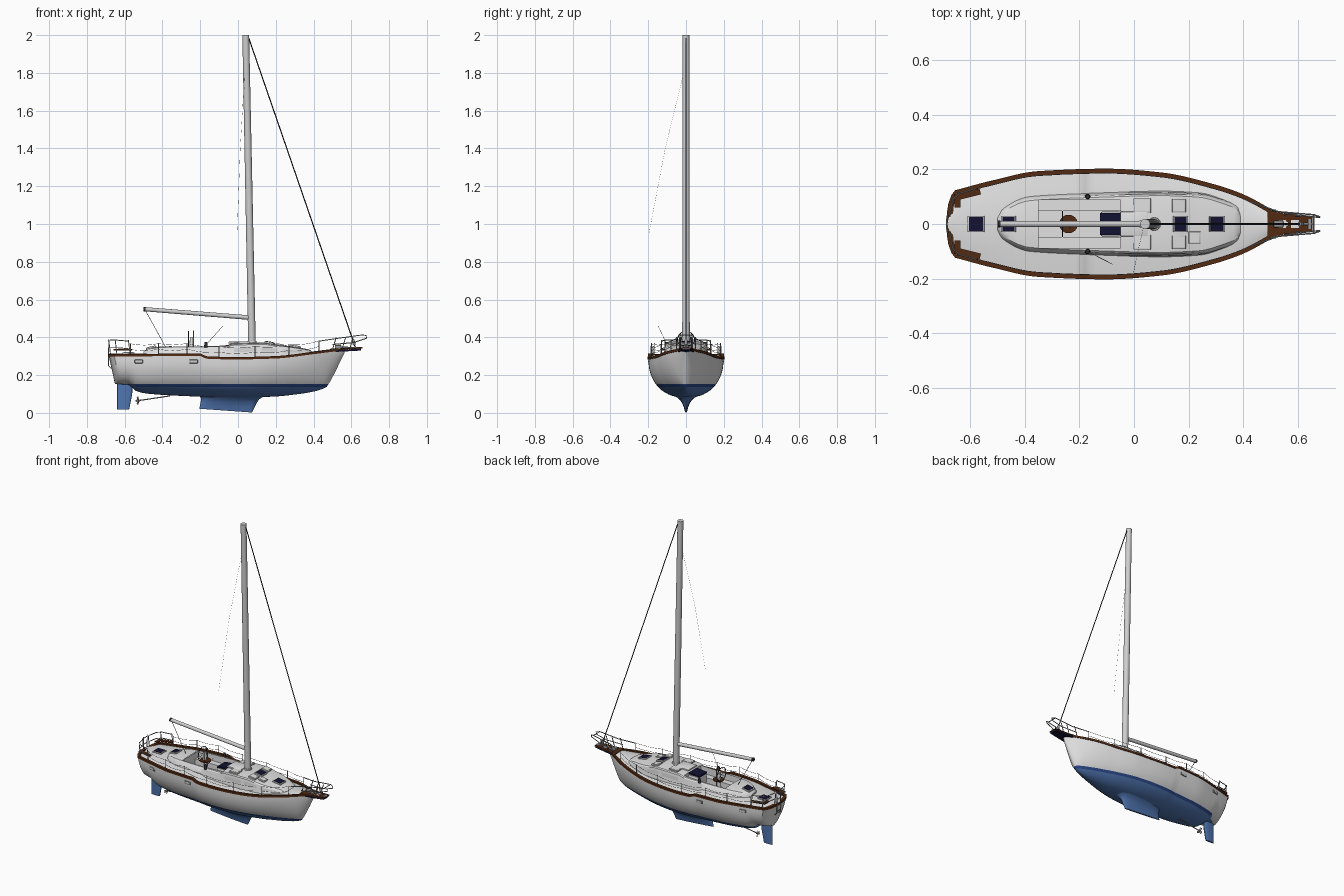
import bpy, bmesh, math
from mathutils import Vector

if "Cube" in bpy.data.objects:
    bpy.data.objects.remove(bpy.data.objects["Cube"])

def mat(name, c):
    m = bpy.data.materials.new(name)
    m.diffuse_color = (*c, 1)
    m.use_nodes = True
    m.node_tree.nodes["Principled BSDF"].inputs["Base Color"].default_value = m.diffuse_color
    return m
WHITE = mat("hull_white", (.76, .76, .76))
BLUE = mat("antifoul_blue", (.08, .18, .44))
STRIPE = mat("boot_stripe_blue", (.025, .07, .26))
BROWN = mat("teak_brown", (.085, .023, .006))
NAVY = mat("glass_navy", (.006, .006, .032))
GREY = mat("spar_grey", (.62, .62, .62))
STEEL = mat("steel_grey", (.33, .33, .34))
DARK = mat("wire_dark", (.03, .03, .03))

# ---------- helpers ----------
def curve(tab):
    """Monotone cubic interpolation through (x, value) pairs."""
    d = [(b[1]-a[1])/(b[0]-a[0]) for a, b in zip(tab, tab[1:])]
    m = [d[0]] + [2*a*b/(a+b) if a*b > 0 else 0 for a, b in zip(d, d[1:])] + [d[-1]]
    def f(x):
        x = min(max(x, tab[0][0]), tab[-1][0])
        i = next(k for k in range(len(d)) if x <= tab[k+1][0])
        h = tab[i+1][0]-tab[i][0]
        t = (x-tab[i][0])/h
        return ((2*t**3-3*t*t+1)*tab[i][1] + (t**3-2*t*t+t)*h*m[i]
                + (3*t*t-2*t**3)*tab[i+1][1] + (t**3-t*t)*h*m[i+1])
    return f

def select(ob):
    bpy.ops.object.select_all(action='DESELECT')
    ob.select_set(True)
    bpy.context.view_layer.objects.active = ob

def finish(name, bm, *mats, angle=35):
    bmesh.ops.remove_doubles(bm, verts=bm.verts, dist=1e-5)
    bmesh.ops.recalc_face_normals(bm, faces=bm.faces)
    me = bpy.data.meshes.new(name)
    bm.to_mesh(me)
    bm.free()
    ob = bpy.data.objects.new(name, me)
    bpy.context.collection.objects.link(ob)
    for m in mats:
        me.materials.append(m)
    select(ob)
    bpy.ops.object.shade_smooth_by_angle(angle=math.radians(angle))
    return ob

def loft(rows, closed=False, caps=False):
    bm = bmesh.new()
    vs = [[bm.verts.new(p) for p in r] for r in rows]
    n = len(rows[0])
    for a, b in zip(vs, vs[1:]):
        for j in range(n if closed else n-1):
            bm.faces.new((a[j], a[(j+1) % n], b[(j+1) % n], b[j]))
    if caps:
        bm.faces.new(vs[0])
        bm.faces.new(vs[-1])
    return bm

def box(name, c, s, m, tilt=0, bevel=0, turn=0):
    bm = bmesh.new()
    bmesh.ops.create_cube(bm, size=1)
    bmesh.ops.scale(bm, vec=s, verts=bm.verts)
    if bevel:
        bmesh.ops.bevel(bm, geom=bm.edges[:], offset=bevel, segments=2, affect='EDGES', profile=.5)
    ob = finish(name, bm, m)
    ob.location, ob.rotation_euler = c, (0, tilt, turn)
    return ob

def rod(name, p0, p1, r0, r1, m, n=16):
    p0, p1 = Vector(p0), Vector(p1)
    q = (p1-p0).to_track_quat('Z', 'Y')
    ring = lambda p, r: [p + q @ Vector((r*math.cos(2*math.pi*i/n), r*math.sin(2*math.pi*i/n), 0)) for i in range(n)]
    return finish(name, loft([ring(p0, r0), ring(p1, r1)], True, True), m, angle=50)

def pipes(name, paths, r, m):
    cu = bpy.data.curves.new(name, 'CURVE')
    cu.dimensions, cu.bevel_depth, cu.bevel_resolution, cu.use_fill_caps = '3D', r, 1, True
    for p in paths:
        sp = cu.splines.new('POLY')
        sp.points.add(len(p)-1)
        for k, q in enumerate(p):
            sp.points[k].co = (*q, 1)
    cu.materials.append(m)
    ob = bpy.data.objects.new(name, cu)
    bpy.context.collection.objects.link(ob)
    select(ob)
    bpy.ops.object.convert(target='MESH')
    bpy.ops.object.shade_smooth_by_angle()

def foil(name, levels, m):
    """Levels of (z front, z back, x back, x front, half thickness)."""
    rows = []
    for zf, zb, x0, x1, hw in levels:
        ring = []
        for i in range(24):
            a = 2*math.pi*i/24
            t = .5+.5*math.cos(a)
            y = hw*math.copysign(abs(math.sin(a))**.8, math.sin(a))*(.6+.4*t)
            ring.append((x0+(x1-x0)*t, y, zb+(zf-zb)*t))
        rows.append(ring)
    finish(name, loft(rows, True, True), m)

def cut_hole(bm, x0, x1, y0, y1):
    for co, no in (((x0, 0, 0), (1, 0, 0)), ((x1, 0, 0), (1, 0, 0)), ((0, y0, 0), (0, 1, 0)), ((0, y1, 0), (0, 1, 0))):
        bmesh.ops.bisect_plane(bm, geom=bm.verts[:]+bm.edges[:]+bm.faces[:], plane_co=co, plane_no=no)
    inside = [f for f in bm.faces if x0 < f.calc_center_median().x < x1 and y0 < f.calc_center_median().y < y1]
    bmesh.ops.delete(bm, geom=inside, context='FACES')

# ---------- hull lines ----------
W = curve([(-.655, .12), (-.53, .153), (-.35, .19), (-.1, .199), (.1, .185), (.3, .14), (.4, .105), (.5, .052), (.565, .012)])
S = curve([(-.7, .301), (-.2, .304), (-.165, .289), (0, .286), (.2, .291), (.4, .314), (.565, .335)])
B = curve([(-.655, .152), (-.575, .148), (-.545, .118), (-.48, .102), (-.3, .09), (0, .08), (.2, .087), (.3, .097), (.4, .113), (.47, .138), (.49, .17), (.565, .32)])
N = curve([(-.655, 2.5), (-.4, 2.2), (0, 2.25), (.3, 1.9), (.565, 1.5)])
stations = [(-.655-dx, k) for dx, k in ((.029, 0), (.027, .3), (.022, .6), (.012, .85))]
stations += [(-.655+1.22*i/64, 1) for i in range(65)]

rows = []
for x, k in stations:
    w, s, b, e = W(x)*k, S(x), B(x), 2/N(x)
    rake = .22*min(1, max(0, (-.6-x)/.055))
    row = []
    for i in range(-14, 15):
        a = i/14*math.pi/2
        y = w*math.copysign(abs(math.sin(a))**e, a)
        z = s-(s-b)*max(0, math.cos(a))**e
        row.append((x+rake*(s-z), y, z))
    rows.append(row)
bm = loft(rows)
for h in (.138, .152):
    bmesh.ops.bisect_plane(bm, geom=bm.verts[:]+bm.edges[:]+bm.faces[:], plane_co=(0, 0, h), plane_no=(0, 0, 1))
for f in bm.faces:
    c = f.calc_center_median()
    f.material_index = 0 if c.z > .152 else 2 if c.z > .138 and c.x > -.55 else 1
finish("hull", bm, WHITE, BLUE, STRIPE)

# deck with cockpit opening
deck_z = lambda x, v=0: S(x)-.002+.014*(1-v*v)
bm = loft([[(x, W(x)*k*v/4, deck_z(x, v/4)) for v in range(-4, 5)] for x, k in stations])
cut_hole(bm, -.35, -.05, -.088, .088)
finish("deck", bm, WHITE)

# teak cap rail all the way round
edge = [(x, W(x)*k) for x, k in stations]
rim = [(x, -y) for x, y in reversed(edge)] + edge[1:]
rail = []
for x, y in rim:
    s, sy = S(x), max(-1, min(1, y/.03))
    bx = max(0, (-.645-x)/.03)*.014
    yo, yi = y+.004*sy, y-.014*sy*min(1, abs(y)/.03)
    o, n = x-bx*.25, x+bx
    rail.append([(o, yo, s-.003), (o, yo, s+.01), (n, yi, s+.01), (n, yi, s-.003)])
finish("cap_rail", loft(rail, True, True), BROWN)

# keel, rudder, propeller
foil("keel", [(.1, .1, -.23, .19, .095), (.086, .086, -.2, .135, .065), (.072, .072, -.195, .112, .043), (.055, .055, -.198, .1, .027),
              (.03, .036, -.202, .088, .015), (.002, .022, -.205, .074, .007)], BLUE)
foil("rudder", [(.18, .18, -.64, -.558, .012), (.1, .1, -.64, -.56, .011), (.018, .018, -.64, -.576, .007)], BLUE)
rod("propeller_shaft", (-.535, 0, .064), (-.36, 0, .09), .003, .003, STEEL, 8)
rod("propeller_hub", (-.542, 0, .063), (-.52, 0, .066), .004, .007, STEEL, 10)
for i in range(3):
    a = i*2*math.pi/3+.5
    box("propeller_blade", (-.53, .012*math.sin(a), .065+.012*math.cos(a)), (.004, .012, .02), STEEL).rotation_euler = (-a, 0, .5)

# ---------- coachroof and cockpit ----------
C = curve([(-.5, .035), (-.48, .062), (-.38, .104), (-.1, .117), (.1, .122), (.24, .116), (.32, .095), (.385, .066), (.395, .05)])
H = curve([(-.5, .322), (-.48, .336), (-.4, .349), (-.06, .354), (-.03, .366), (.14, .37), (.2, .36), (.38, .331), (.395, .318)])
rows = []
for i in range(61):
    x = -.5+.895*i/60
    c, h, s = C(x), H(x), S(x)-.003
    half = [(c, s), (c-.012, h-.008), (c-.018, h-.002), (c*.5, h+.002)]
    rows.append([(x, -y, z) for y, z in half] + [(x, 0, h+.003)] + [(x, y, z) for y, z in half[::-1]])
bm = loft(rows, caps=True)
cut_hole(bm, -.35, -.05, -.088, .088)
finish("coachroof", bm, WHITE, angle=30)
tub = [(-.088, .362), (-.088, .308), (-.048, .308), (-.048, .255), (.048, .255), (.048, .308), (.088, .308), (.088, .362)]
bm = loft([[(x, y, min(z, H(x))) for y, z in tub] for x in (-.35, -.2, -.05)])
for x in (-.35, -.05):
    bm.faces.new([bm.verts.new((x, y, min(z, H(x)))) for y, z in tub])
finish("cockpit_tub", bm, WHITE)
box("bridge_step", (-.085, 0, .3), (.072, .09, .09), WHITE, bevel=.004)
box("companionway_hatch", (-.086, 0, .35), (.078, .082, .012), NAVY, tilt=-.1)
box("sliding_hatch", (0, 0, .372), (.1, .09, .01), WHITE, bevel=.003)
for x0, x1 in ((-.02, .1), (.125, .21), (.235, .36)):   # slim framed side windows
    for g in (-1, 1):
        st = []
        for i in range(9):
            x = x0+(x1-x0)*i/8
            lo, hi = Vector((C(x), S(x))), Vector((C(x)-.012, H(x)-.008))
            st.append([(x, g*(p.x+.0015), p.y) for p in (lo.lerp(hi, .5), lo.lerp(hi, .8))])
        finish("cabin_window", loft(st), GREY)

# hatches
def hatch(x, y, sx, sy, glass, top):
    z, tilt = top(x), -math.atan((top(x+.02)-top(x-.02))/.04)
    box("hatch_frame", (x, y, z+.002), (sx+.01, sy+.01, .009), GREY, tilt, .002)
    box("hatch_pane", (x, y, z+.0055), (sx, sy, .005), glass, tilt)
roof, side_roof = lambda x: H(x)+.003, lambda x: H(x)+.001
for x, sx, top in ((-.58, .052, deck_z), (-.46, .045, roof), (.17, .045, roof), (.305, .048, roof)):
    hatch(x, 0, sx, .05, NAVY, top)
for g in (-1, 1):
    hatch(.03, g*.067, .054, .044, WHITE, side_roof)
    hatch(.165, g*.067, .04, .04, WHITE, side_roof)
hatch(.222, -.05, .034, .034, WHITE, side_roof)

# hull portholes
for x, turn in ((-.525, .23), (-.235, .03)):
    for g in (-1, 1):
        box("porthole_frame", (x, g*W(x)*.992, .272), (.044, .008, .02), STEEL, bevel=.003, turn=g*turn)
        box("porthole_glass", (x, g*(W(x)*.992+.001), .272), (.034, .009, .012), GREY, turn=g*turn)

# steering wheel, pedestal and helm table
rod("pedestal", (-.245, 0, .255), (-.245, 0, .4), .014, .01, WHITE)
bpy.ops.mesh.primitive_torus_add(location=(-.262, 0, .385), rotation=(0, math.pi/2, 0), major_radius=.046, minor_radius=.0025, major_segments=32, minor_segments=6)
wheel = bpy.context.object
wheel.name = "steering_wheel"
wheel.data.materials.append(DARK)
pipes("wheel_spokes", [[(-.262, 0, .385), (-.262, .046*math.sin(i*math.pi/3), .385+.046*math.cos(i*math.pi/3))] for i in range(6)], .0015, STEEL)
pipes("binnacle_guard", [[(-.235, -.015, .3), (-.235, -.015, .42), (-.235, 0, .435), (-.235, .015, .42), (-.235, .015, .3)]], .0025, STEEL)
rod("helm_table", (-.24, 0, .345), (-.24, 0, .351), .034, .034, BROWN, 24).scale.x = 1

# winches with line
for g in (-1, 1):
    rod("winch", (-.17, g*.101, .345), (-.17, g*.101, .375), .01, .007, DARK)
pipes("winch_line", [[(-.17, -.101, .36), (-.08, -.147, .46)]], .001, DARK)

# ---------- spars and rigging ----------
rod("mast", (.074, 0, .36), (.041, 0, 2), .02, .018, GREY, 24)
rod("mast_collar", (.074, 0, .36), (.074, 0, .38), .026, .023, GREY, 24)
rod("boom", (.065, 0, .504), (-.495, 0, .549), .012, .011, GREY)
rod("boom_end", (-.49, 0, .549), (-.5, 0, .55), .012, .012, DARK)
rod("forestay", (.055, 0, 1.99), (.622, 0, .345), .003, .003, DARK, 8)
rod("furler_drum", (.607, 0, .388), (.617, 0, .36), .008, .008, STEEL, 12)
pipes("mainsheet", [[(-.49, 0, .542), (-.385, 0, .352)]], .0014, DARK)
pipes("shroud", [[(.035, -.012, 1.8), (.012, -.11, 1.4), (-.005, -.196, .95)]], .0004, STEEL)

# ---------- guard rails ----------
side_y = lambda x: W(x)-.012
posts, wires = [], []
xs = [-.57, -.42, -.27, -.1, .09, .27, .43]
for g in (-1, 1):
    posts += [[(x, g*side_y(x), S(x)), (x, g*side_y(x), S(x)+.066)] for x in xs]
    for h in (.034, .064):
        pts = []
        for a, b in zip(xs, xs[1:]):
            pts += [(a+(b-a)*t/4, g*side_y(a+(b-a)*t/4), S(a)+(S(b)-S(a))*t/4+h-.008*math.sin(math.pi*t/4)) for t in range(4)]
        wires.append(pts + [(xs[-1], g*side_y(xs[-1]), S(xs[-1])+h)])
pipes("stanchions", posts, .0025, STEEL)
pipes("lifelines", wires, .001, STEEL)

# stern rail, bow rail and boarding ladder
stern, bow = [], []
for g in (-1, 1):
    for h in (.045, .085):
        stern.append([(-.58, g*.13, .295+h), (-.64, g*.112, .3+h), (-.665, g*.09, .3+h), (-.676, g*.03, .3+h)])
    for x, y in ((-.57, .13), (-.64, .112), (-.674, .03)):
        stern.append([(x, g*y, .3), (x-.01, g*y, .385)])
    stern.append([(-.684, g*.02, .39), (-.686, g*.02, .25), (-.67, g*.02, .235)])
    bow.append([(.43, g*.08, .38), (.53, g*.045, .395), (.66, g*.034, .413), (.682, g*.026, .408), (.68, g*.024, .395), (.61, g*.032, .372), (.5, g*.05, .362)])
    for x, y in ((.5, .05), (.55, .035), (.59, .03)):
        bow.append([(x, g*y, .335), (x+.02, g*y, .4)])
stern += [[(-.686, -.02, z), (-.686, .02, z)] for z in (.26, .3, .34, .38)]
bow.append([(.66, -.034, .413), (.66, .034, .413)])
pipes("stern_rail", stern, .0027, STEEL)
pipes("bow_rail", bow, .0027, STEEL)

# teak stern seats
for g in (-1, 1):
    box("stern_seat_side", (-.605, g*.109, .335), (.085, .022, .007), BROWN, turn=-g*-.25)
    box("stern_seat_aft", (-.647, g*.085, .335), (.022, .05, .007), BROWN)

# bow platform with anchor roller
finish("bow_platform", loft([[(x, -y, z), (x, y, z), (x, y, z+.01), (x, -y, z+.01)] for x, y, z in ((.5, .044, .322), (.56, .036, .325), (.65, .024, .33))], True, True), NAVY)
finish("platform_deck", loft([[(x, -y, z), (x, y, z), (x, y, z+.006), (x, -y, z+.006)] for x, y, z in ((.49, .05, .334), (.56, .037, .336), (.655, .028, .34))], True, True), BROWN)
for x in (.545, .59, .632):
    box("platform_inset", (x, 0, .341), (.03, .03, .006), WHITE)
box("windlass", (.53, 0, .35), (.035, .026, .018), STEEL, bevel=.004)
rod("anchor_shank", (.55, 0, .347), (.66, 0, .344), .004, .004, STEEL, 8)
rod("anchor_roller", (.645, -.018, .343), (.645, .018, .343), .007, .007, STEEL, 12)
